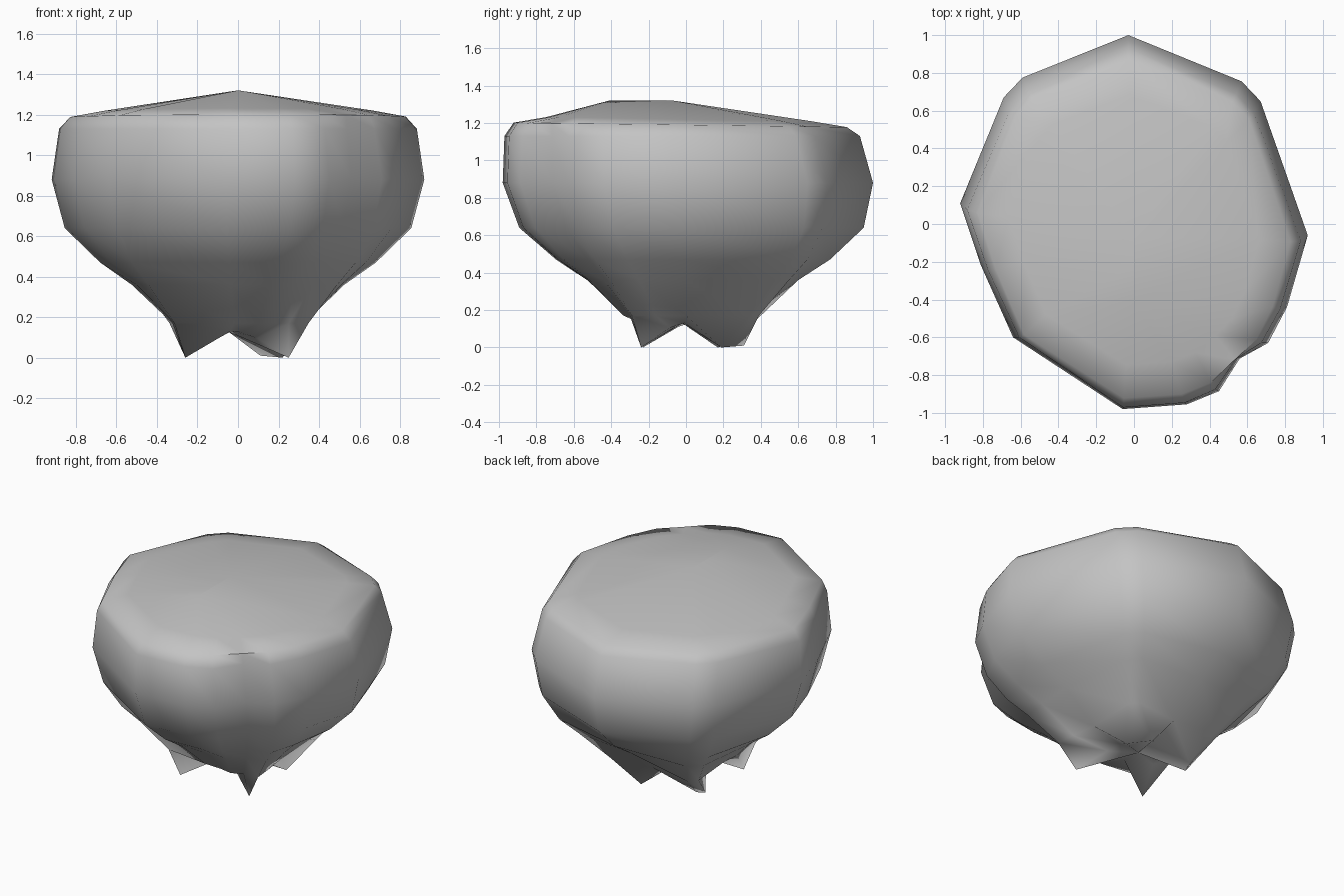
import bpy, bmesh, math

if "Cube" in bpy.data.objects:
    bpy.data.objects.remove(bpy.data.objects["Cube"])

# Plan outline at the widest level: (x, y, corner weight)
# weight 1 = corner that runs down into a foot, 0 = side between feet
OUTLINE = [(0.92, -0.06, 0), (0.67, 0.65, 1), (0.57, 0.755, 1), (-0.03, 1.0, 0),
           (-0.59, 0.775, 1), (-0.69, 0.67, 1), (-0.92, 0.11, 0),
           (-0.81, -0.22, 0.4), (-0.64, -0.60, 1), (-0.06, -0.98, 0),
           (0.28, -0.955, 0.1), (0.45, -0.885, 0.4), (0.565, -0.72, 0.7),
           (0.71, -0.63, 1), (0.81, -0.44, 0.5)]
NOTCH = 12

# Levels: height, side scale, corner scale, y shift, notch fill
LEVELS = [(1.22, 0.72, 0.73, -0.04, 1.05),
          (1.19, 0.90, 0.91, -0.04, 1.04),
          (1.13, 0.96, 0.95, -0.03, 1.00),
          (0.88, 1.00, 1.00, 0.00, 0.99),
          (0.64, 0.93, 0.94, 0.02, 0.98),
          (0.47, 0.74, 0.82, 0.03, 0.97),
          (0.36, 0.57, 0.69, 0.03, 1.00),
          (0.17, 0.34, 0.49, 0.02, 1.00)]
FOOT_TIPS = {1: (0.22, 0.19, 0.0), 2: (0.11, 0.31, 0.01), 4: (-0.24, 0.23, 0.02),
             5: (-0.26, 0.17, 0.0), 8: (-0.26, -0.23, 0.0), 13: (0.25, -0.24, 0.0)}


def ring(level):
    z, side, corner, dy, fill = level
    pts = []
    for i, (x, y, w) in enumerate(OUTLINE):
        s = side + (corner - side) * w
        if i == NOTCH:
            s *= fill
        tilt = -0.012 * y if z > 1.15 else 0
        pts.append((x * s, y * s + dy, z + tilt))
    return pts


def underside(i):
    # foot tip, or a point of the raised hollow between the feet
    x, y, w = OUTLINE[i]
    k = 0.14 + 0.12 * w
    return FOOT_TIPS.get(i, (x * k - 0.03, y * k, 0.13 - 0.05 * w))


# Crown ridge, body levels, then the feet with the hollow between them
n = len(OUTLINE)
rings = [[(0, min(max(y, -0.41), -0.07), 1.32) for x, y, w in OUTLINE]]
rings += [ring(l) for l in LEVELS]
rings.append([underside(i) for i in range(n)])

bm = bmesh.new()
loops = [[bm.verts.new(p) for p in r] for r in rings]
for a, b in zip(loops, loops[1:]):
    for i in range(n):
        j = (i + 1) % n
        bm.faces.new((a[i], b[i], b[j], a[j]))
hollow = bm.verts.new((-0.05, -0.02, 0.13))
for i in range(n):
    bm.faces.new((loops[-1][i], hollow, loops[-1][(i + 1) % n]))
bmesh.ops.remove_doubles(bm, verts=bm.verts, dist=0.0005)
bmesh.ops.recalc_face_normals(bm, faces=bm.faces)

mesh = bpy.data.meshes.new("footed_body")
bm.to_mesh(mesh)
bm.free()
body = bpy.data.objects.new("footed_body", mesh)
bpy.context.collection.objects.link(body)

# Single plain grey
grey = bpy.data.materials.new("plain grey")
grey.diffuse_color = (0.55, 0.55, 0.55, 1)
grey.use_nodes = True
grey.node_tree.nodes["Principled BSDF"].inputs["Base Color"].default_value = grey.diffuse_color
mesh.materials.append(grey)

bpy.context.view_layer.objects.active = body
body.select_set(True)
bpy.ops.object.shade_smooth_by_angle(angle=math.radians(62))
